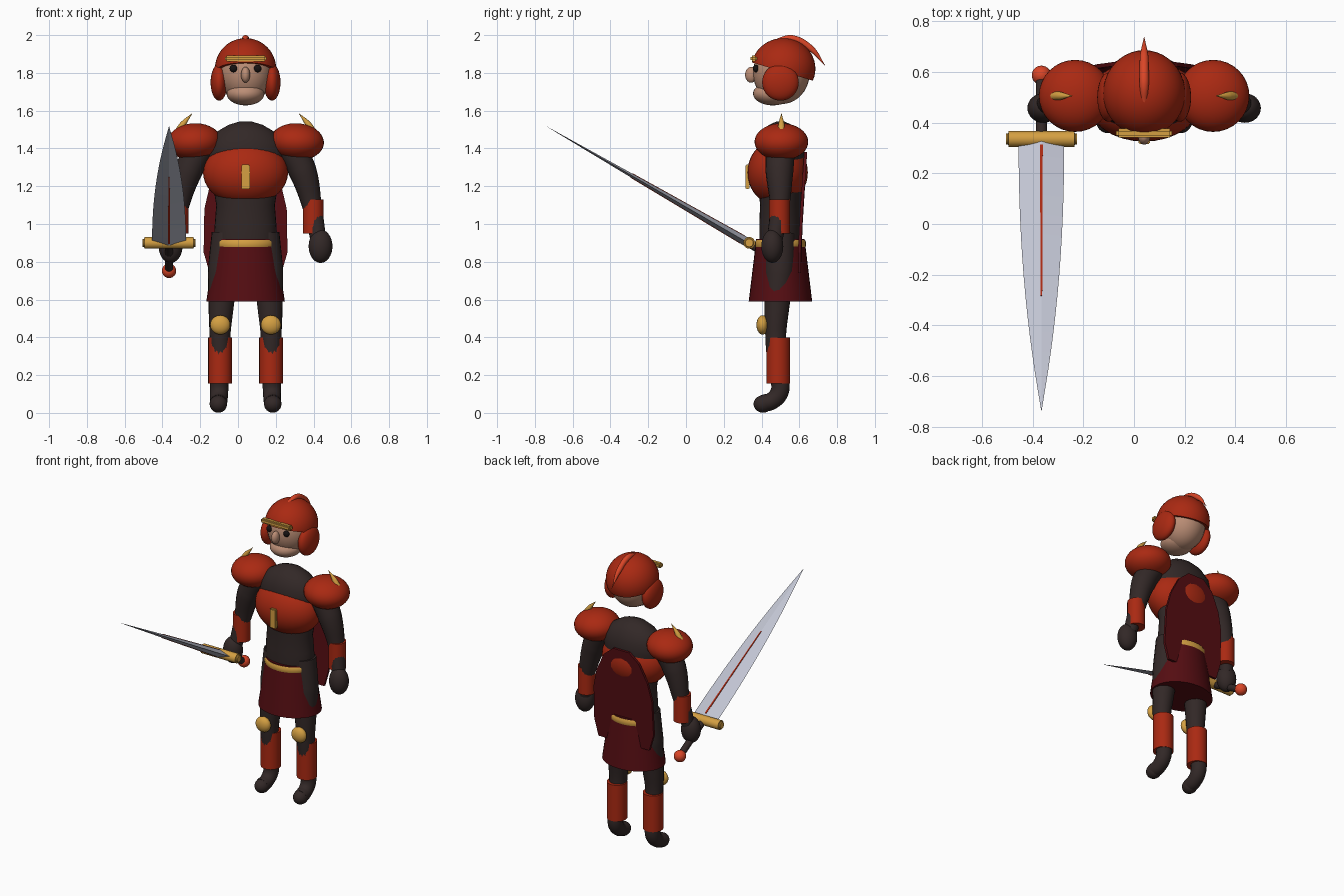
import bpy, bmesh, math
from mathutils import Vector, Matrix

cube = bpy.data.objects.get("Cube")
if cube:
    bpy.data.objects.remove(cube, do_unlink=True)

CX, CY = 0.04, 0.50  # body axis


def material(name, *rgb):
    m = bpy.data.materials.new(name)
    m.use_nodes = True
    col = (*rgb, 1)
    m.diffuse_color = col
    bsdf = next(n for n in m.node_tree.nodes if n.type == 'BSDF_PRINCIPLED')
    bsdf.inputs["Base Color"].default_value = col
    return m


RED = material("armor red", 0.40, 0.022, 0.006)
DARK = material("dark cloth", 0.032, 0.021, 0.020)
MAROON = material("maroon cloth", 0.09, 0.004, 0.006)
GOLD = material("gold trim", 0.66, 0.35, 0.055)
SKIN = material("skin", 0.50, 0.27, 0.18)
PLUME = material("bright red", 0.70, 0.06, 0.02)
STEEL = material("blade steel", 0.53, 0.55, 0.64)
BLACK = material("eye black", 0.008, 0.006, 0.006)


def finish(name, bm, mat, smooth=True):
    bmesh.ops.recalc_face_normals(bm, faces=bm.faces)
    me = bpy.data.meshes.new(name)
    bm.to_mesh(me)
    bm.free()
    me.materials.append(mat)
    if smooth:
        me.shade_smooth()
        me.set_sharp_from_angle(angle=math.radians(40))
    ob = bpy.data.objects.new(name, me)
    bpy.context.collection.objects.link(ob)
    return ob


def ellipsoid(name, loc, radii, mat, tilt=0):
    bm = bmesh.new()
    bmesh.ops.create_uvsphere(bm, u_segments=32, v_segments=20, radius=1)
    bm.transform(Matrix.Translation(loc) @ Matrix.Rotation(tilt, 4, 'Y') @ Matrix.Diagonal((*radii, 1)))
    return finish(name, bm, mat)


def box(name, loc, size, mat, bevel=0.004):
    bm = bmesh.new()
    bmesh.ops.create_cube(bm, size=1)
    bm.transform(Matrix.Translation(loc) @ Matrix.Diagonal((*size, 1)))
    bmesh.ops.bevel(bm, geom=bm.edges[:], offset=bevel, segments=2, affect='EDGES')
    return finish(name, bm, mat)


def rod(name, a, b, r1, r2, mat, bevel=0.0):
    a, b = Vector(a), Vector(b)
    bm = bmesh.new()
    bmesh.ops.create_cone(bm, cap_ends=True, segments=24, radius1=r1, radius2=r2, depth=(b - a).length)
    if bevel:
        rims = [e for e in bm.edges if abs(e.verts[0].co.z - e.verts[1].co.z) < 1e-5]
        bmesh.ops.bevel(bm, geom=rims, offset=bevel, segments=3, affect='EDGES')
    turn = (b - a).to_track_quat('Z', 'Y').to_matrix().to_4x4()
    bm.transform(Matrix.Translation((a + b) / 2) @ turn)
    return finish(name, bm, mat)


def loft(name, rings, mat, y=CY):
    """Stack of elliptical rings given as (z, rx, ry)."""
    bm, n, prev = bmesh.new(), 32, None
    for z, rx, ry in rings:
        ring = [bm.verts.new((CX + rx * math.cos(i * math.tau / n), y + ry * math.sin(i * math.tau / n), z))
                for i in range(n)]
        if prev:
            for i in range(n):
                j = (i + 1) % n
                bm.faces.new((prev[i], prev[j], ring[j], ring[i]))
        else:
            bm.faces.new(ring)
        prev = ring
    bm.faces.new(prev)
    return finish(name, bm, mat)


def tube(name, points, mat):
    """Smooth tapered tube through (x, y, z, radius) points."""
    cu = bpy.data.curves.new(name, 'CURVE')
    cu.dimensions, cu.bevel_depth, cu.bevel_resolution = '3D', 1, 6
    cu.use_fill_caps = True
    sp = cu.splines.new('BEZIER')
    sp.bezier_points.add(len(points) - 1)
    for bp, p in zip(sp.bezier_points, points):
        bp.co, bp.radius = p[:3], p[3]
        bp.handle_left_type = bp.handle_right_type = 'AUTO'
    tmp = bpy.data.objects.new(name + "_path", cu)
    bpy.context.collection.objects.link(tmp)
    bpy.context.view_layer.update()
    me = bpy.data.meshes.new_from_object(tmp.evaluated_get(bpy.context.evaluated_depsgraph_get()))
    bm = bmesh.new()
    bm.from_mesh(me)
    bpy.data.objects.remove(tmp, do_unlink=True)
    bmesh.ops.remove_doubles(bm, verts=bm.verts, dist=1e-5)
    return finish(name, bm, mat)


# Head and face
ellipsoid("head", (CX, 0.505, 1.80), (0.14, 0.15, 0.165), SKIN)
ellipsoid("jaw", (CX, 0.46, 1.69), (0.10, 0.105, 0.062), SKIN)
ellipsoid("nose", (CX, 0.345, 1.79), (0.024, 0.032, 0.042), SKIN)

# Helmet: ellipsoid cut by a plane that rises towards the face
bm = bmesh.new()
bmesh.ops.create_uvsphere(bm, u_segments=40, v_segments=24, radius=1)
bm.transform(Matrix.Translation((CX, 0.515, 1.822)) @ Matrix.Diagonal((0.162, 0.17, 0.162, 1)))
cut = bmesh.ops.bisect_plane(bm, geom=bm.verts[:] + bm.edges[:] + bm.faces[:], plane_co=(CX, 0.35, 1.855),
                             plane_no=(0, 0.3, 1), clear_inner=True)
bmesh.ops.edgeloop_fill(bm, edges=[g for g in cut["geom_cut"] if isinstance(g, bmesh.types.BMEdge)])
finish("helmet", bm, RED)
box("helmet_band", (CX, 0.358, 1.876), (0.22, 0.035, 0.032), GOLD, 0.008)
tube("plume", [(CX, 0.47, 1.965, 0.012), (CX, 0.56, 1.981, 0.019),
               (CX, 0.66, 1.93, 0.017), (CX, 0.737, 1.838, 0.001)], PLUME)

# Torso, chest armor, belt and skirt
loft("torso", [(0.86, 0.155, 0.11), (0.92, 0.168, 0.112), (1.0, 0.163, 0.112), (1.1, 0.155, 0.108),
               (1.25, 0.18, 0.12), (1.36, 0.208, 0.128), (1.43, 0.2, 0.122), (1.49, 0.15, 0.095),
               (1.525, 0.09, 0.06), (1.543, 0.03, 0.02)], DARK)
ellipsoid("chest_armor", (CX, 0.485, 1.273), (0.225, 0.16, 0.174), RED)
box("chest_badge", (CX, 0.325, 1.25), (0.045, 0.02, 0.13), GOLD)
loft("belt", [(0.872, 0.158, 0.13), (0.882, 0.165, 0.135), (0.905, 0.165, 0.135), (0.915, 0.158, 0.13)], GOLD)
loft("skirt", [(0.59, 0.208, 0.168), (0.92, 0.158, 0.128)], MAROON)

# Cape: thin arched panel lying against the back
half = [(0.06, 1.38), (0.13, 1.32), (0.19, 1.2), (0.218, 1.08), (0.222, 0.85), (0.19, 0.74)]
outline = half + [(-x, z) for x, z in reversed(half)]
bm = bmesh.new()
panel = bm.faces.new([bm.verts.new((CX + x, 0.592 + 0.07 * max(0, z - 0.9), z)) for x, z in outline])
grown = bmesh.ops.extrude_face_region(bm, geom=[panel])
for v in grown["geom"]:
    if isinstance(v, bmesh.types.BMVert):
        v.co.y += 0.016
finish("cape", bm, MAROON, smooth=False)

# Paired parts
for s, side in ((1, "left_"), (-1, "right_")):
    def at(x, y, z):
        return (CX + s * x, y, z)

    ellipsoid(side + "eye", at(0.064, 0.37, 1.823), (0.02, 0.016, 0.02), BLACK)
    ellipsoid(side + "ear_guard", at(0.14, 0.50, 1.75), (0.045, 0.097, 0.097), RED)
    ellipsoid(side + "shoulder_armor", at(0.272, 0.505, 1.435), (0.143, 0.142, 0.098), RED, s * 0.06)
    tube(side + "shoulder_spike", [(*at(0.355, 0.505, 1.49), 0.02), (*at(0.33, 0.505, 1.53), 0.016),
                                   (*at(0.283, 0.505, 1.585), 0.001)], GOLD)
    tube(side + "arm", [(*at(0.23, 0.50, 1.42), 0.08), (*at(0.302, 0.495, 1.28), 0.074),
                        (*at(0.355, 0.495, 1.08), 0.05), (*at(0.385, 0.47, 0.92), 0.042)], DARK)
    rod(side + "bracer", at(0.358, 0.495, 0.95), at(0.358, 0.495, 1.13), 0.055, 0.055, RED)
    ellipsoid(side + "hand", at(0.397, 0.457, 0.882), (0.063, 0.058, 0.088), DARK)

    tube(side + "thigh", [(*at(0.10, 0.50, 0.95), 0.08), (*at(0.118, 0.495, 0.75), 0.082),
                          (*at(0.13, 0.48, 0.55), 0.066), (*at(0.135, 0.475, 0.42), 0.056),
                          (*at(0.135, 0.485, 0.20), 0.05)], DARK)
    ellipsoid(side + "knee_guard", at(0.134, 0.405, 0.466), (0.053, 0.032, 0.051), GOLD)
    rod(side + "greave", at(0.135, 0.488, 0.155), at(0.135, 0.488, 0.40), 0.063, 0.063, RED)
    tube(side + "foot", [(*at(0.138, 0.495, 0.20), 0.05), (*at(0.14, 0.495, 0.11), 0.048),
                         (*at(0.142, 0.455, 0.064), 0.046), (*at(0.144, 0.41, 0.05), 0.046)], DARK)
    ellipsoid(side + "toe", at(0.144, 0.408, 0.047), (0.046, 0.05, 0.046), DARK)

# Sword: built along local +z, then laid forward and tilted up by 30 degrees
SX = -0.365
axis = Vector((0, -math.cos(math.radians(30)), math.sin(math.radians(30))))
base = Vector((SX, 0.335, 0.897))
place = Matrix.Translation(base) @ Matrix.Rotation(math.radians(60), 4, 'X')
LENGTH = 1.236

bm, prev = bmesh.new(), None
steps = 14
for i in range(steps + 1):
    t = i / steps
    w = max(0.09 * (1 - t ** 2.2), 0.001)
    d = 0.024 * (1 - t) + 0.0005
    ring = [bm.verts.new(c) for c in ((w, 0, LENGTH * t), (0, d, LENGTH * t), (-w, 0, LENGTH * t), (0, -d, LENGTH * t))]
    if prev:
        for k in range(4):
            bm.faces.new((prev[k], prev[k - 1], ring[k - 1], ring[k]))
    else:
        bm.faces.new(ring)
    prev = ring
bm.faces.new(prev)
bm.transform(place)
finish("sword_blade", bm, STEEL, smooth=False)

# Red inlay along both ridges of the blade
bm = bmesh.new()
bmesh.ops.create_cube(bm, size=1)
bm.transform(Matrix.Translation((0, 0, 0.38)) @ Matrix.Diagonal((0.011, 0.05, 0.68, 1)))
for v in bm.verts:
    if v.co.z > 0.5:
        v.co.x *= 0.6
        v.co.y *= 0.52
bm.transform(place)
finish("blade_inlay", bm, RED, smooth=False)

rod("sword_guard", (SX - 0.14, 0.335, 0.9), (SX + 0.14, 0.335, 0.9), 0.031, 0.031, GOLD, 0.01)
rod("sword_grip", base, base - axis * 0.28, 0.022, 0.022, DARK)
ellipsoid("sword_pommel", base - axis * 0.29, (0.038, 0.038, 0.038), PLUME)
